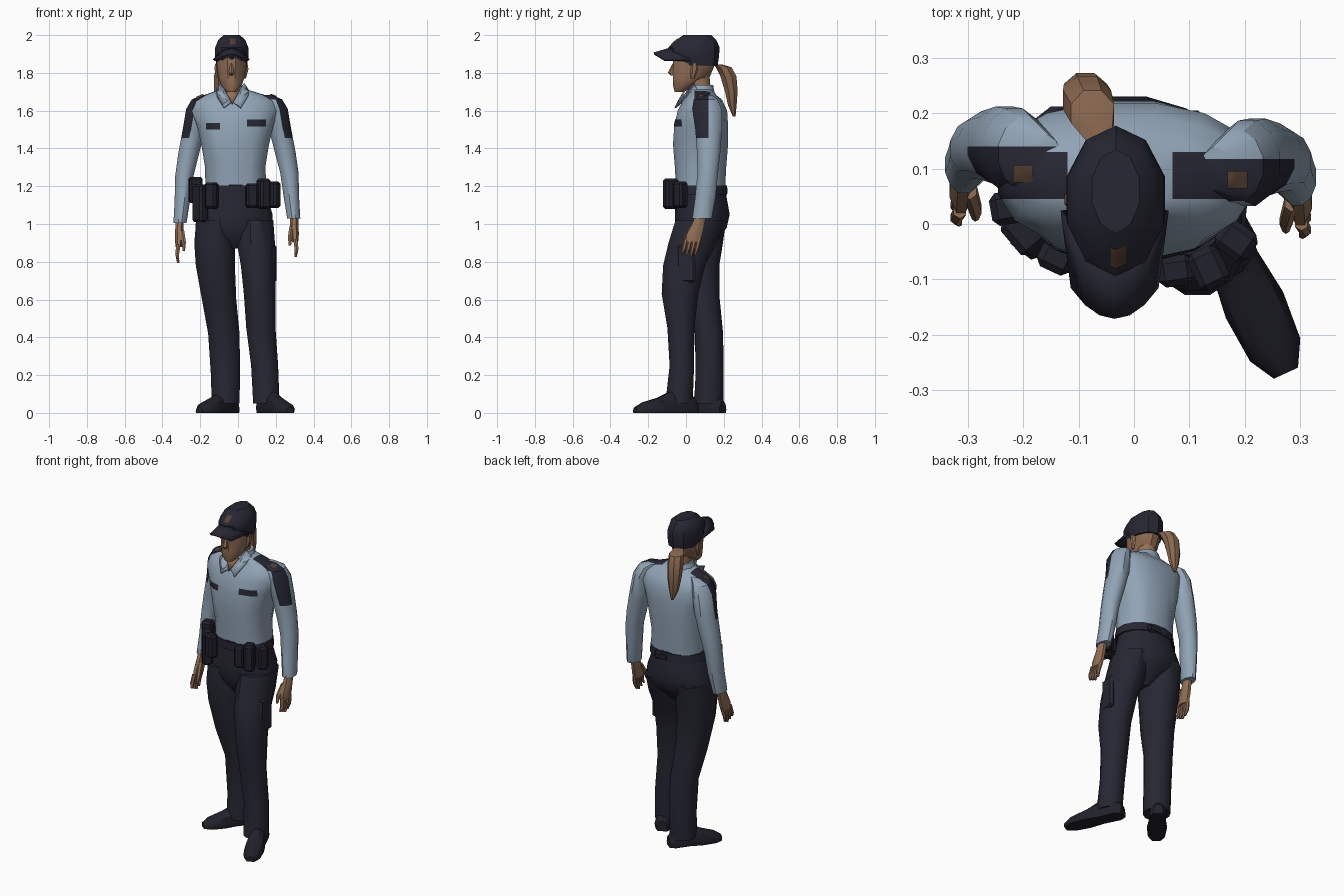
import bpy, bmesh, math
from mathutils import Vector, Matrix

if "Cube" in bpy.data.objects:
    bpy.data.objects.remove(bpy.data.objects["Cube"], do_unlink=True)


def material(name, r, g, b):
    m = bpy.data.materials.new(name)
    m.use_nodes = True
    m.diffuse_color = (r, g, b, 1)
    m.node_tree.nodes["Principled BSDF"].inputs["Base Color"].default_value = (r, g, b, 1)
    return m


shirt_blue = material("shirt blue", .285, .37, .465)
navy = material("navy cloth", .02, .02, .034)
black = material("belt leather", .015, .015, .024)
skin = material("skin", .29, .16, .095)
hair = material("brown hair", .25, .135, .078)
patch_brown = material("patch brown", .09, .05, .03)

made = []


def make(name, bm, mats, rule=None, cuts=()):
    """Cut, colour and link a bmesh as an object."""
    for co, no in cuts:
        geom = bm.verts[:] + bm.edges[:] + bm.faces[:]
        bmesh.ops.bisect_plane(bm, geom=geom, plane_co=co, plane_no=no)
    bmesh.ops.recalc_face_normals(bm, faces=bm.faces[:])
    if rule:
        for f in bm.faces:
            f.material_index = int(rule(f.calc_center_median(), f.normal))
    mesh = bpy.data.meshes.new(name)
    bm.to_mesh(mesh)
    bm.free()
    for m in mats:
        mesh.materials.append(m)
    ob = bpy.data.objects.new(name, mesh)
    bpy.context.collection.objects.link(ob)
    made.append(ob)
    return ob


def skin_rings(rings):
    """Bridge equal point rings into a closed tube."""
    bm = bmesh.new()
    loops = [[bm.verts.new(p) for p in ring] for ring in rings]
    n = len(loops[0])
    for a, b in zip(loops, loops[1:]):
        for i in range(n):
            j = (i + 1) % n
            bm.faces.new((a[i], a[j], b[j], b[i]))
    bm.faces.new(loops[0])
    bm.faces.new(loops[-1])
    return bm


def loft(name, sections, mats, n=12, power=1, **kw):
    """Level oval sections given as x, y, z, half width, half depth."""
    def bend(v):
        return math.copysign(abs(v) ** power, v)
    angles = [math.tau * (i + .5) / n for i in range(n)]
    rings = [[(x + rx * bend(math.cos(a)), y + ry * bend(math.sin(a)), z) for a in angles]
             for x, y, z, rx, ry in sections]
    return make(name, skin_rings(rings), mats, **kw)


def box(name, centre, size, turn, mat, bevel=.012):
    bm = bmesh.new()
    bmesh.ops.create_cube(bm, size=1)
    bmesh.ops.scale(bm, vec=size, verts=bm.verts)
    bmesh.ops.bevel(bm, geom=bm.edges[:], offset=bevel, segments=1, affect='EDGES')
    bmesh.ops.transform(bm, matrix=Matrix.Translation(centre) @ Matrix.Rotation(math.radians(turn), 4, 'Z'),
                        verts=bm.verts)
    return make(name, bm, [mat])


def plate(name, points, mat):
    bm = bmesh.new()
    bm.faces.new([bm.verts.new(p) for p in points])
    ob = make(name, bm, [mat])
    mod = ob.modifiers.new("thickness", 'SOLIDIFY')
    mod.thickness, mod.offset = .008, 0


def decal(name, centre, width, height, mat, target, down=False):
    """Thin patch projected on to a part, from the front or from above."""
    bm = bmesh.new()
    bmesh.ops.create_grid(bm, x_segments=8, y_segments=5, size=.5)
    bmesh.ops.scale(bm, vec=(width, height, 1), verts=bm.verts)
    turn = Matrix() if down else Matrix.Rotation(math.pi / 2, 4, 'X')
    bmesh.ops.transform(bm, matrix=Matrix.Translation(centre) @ turn, verts=bm.verts)
    ob = make(name, bm, [mat])
    mod = ob.modifiers.new("wrap", 'SHRINKWRAP')
    mod.target, mod.wrap_method, mod.offset = target, 'PROJECT', .005
    mod.use_project_y, mod.use_project_z = not down, down
    mod.use_positive_direction, mod.use_negative_direction = not down, down


# Shirt body, with dark shoulder straps cut along the top
shirt = loft("shirt_body", [
    (-.01, .077, 1.18, .165, .132), (-.015, .077, 1.3, .162, .138), (-.015, .077, 1.42, .182, .148),
    (-.015, .08, 1.52, .205, .145), (-.015, .087, 1.6, .235, .133), (-.016, .088, 1.65, .218, .108),
    (-.018, .083, 1.682, .165, .08), (-.025, .075, 1.715, .065, .06)],
    [shirt_blue, navy], n=16, power=.85,
    cuts=[((0, .13, 0), (0, 1, 0)), ((0, .045, 0), (0, 1, 0)), ((.07, 0, 0), (1, 0, 0)), ((-.12, 0, 0), (1, 0, 0))],
    rule=lambda c, n: c.z > 1.61 and .045 < c.y < .13 and (c.x > .07 or c.x < -.12))

# Collar and open neck
for s, side in ((1, "left"), (-1, "right")):
    plate(f"{side}_collar_flap", [(-.03 + s * x, y, z) for x, y, z in (
        (.062, .04, 1.745), (.004, -.035, 1.645), (.045, -.058, 1.615), (.085, -.02, 1.68), (.085, .06, 1.71))],
        shirt_blue)
loft("collar_band", [(-.028, .08, 1.69, .085, .075), (-.028, .08, 1.735, .066, .066)], [shirt_blue])
plate("open_neck", [(-.07, -.005, 1.71), (.01, -.005, 1.71), (-.03, -.048, 1.635)], skin)

# Chest flaps
decal("right_pocket_flap", (-.132, -.3, 1.518), .075, .035, navy, shirt)
decal("left_pocket_flap", (.098, -.3, 1.535), .1, .035, navy, shirt)

# Sleeves, hands and fingers
for s, side, dx, dy, dz in ((1, "left", 0, 0, 0), (-1, "right", .012, .022, -.025)):
    def limb(part, sections, mats, **kw):
        return loft(f"{side}_{part}", [(s * (x + dx), y + dy, z + dz * (1.7 - z) * 1.4, rx, ry)
                                       for x, y, z, rx, ry in sections], mats, **kw)
    sleeve = limb("sleeve", [
        (.15, .1, 1.683, .03, .04), (.185, .105, 1.66, .05, .066), (.205, .11, 1.61, .06, .08),
        (.223, .12, 1.5, .061, .073), (.25, .12, 1.38, .057, .064), (.272, .115, 1.27, .05, .056),
        (.283, .102, 1.14, .042, .056), (.295, .085, 1.03, .036, .053)], [shirt_blue, navy],
        cuts=[((0, .118 + dy, 0), (0, 1, 0)), ((0, .032 + dy, 0), (0, 1, 0)), ((0, 0, 1.455), (0, 0, 1))],
        rule=lambda c, n: c.z > 1.455 and .03 < c.y - dy < .118 and (n.x * s > .25 or n.z > .5))
    limb("palm", [(.297, .08, 1.05, .024, .03), (.298, .065, 1, .024, .036), (.3, .045, .945, .024, .045),
                  (.302, .035, .905, .018, .043)], [skin], n=8)
    for i in range(4):
        y = .07 - i * .023
        limb(f"finger_{i + 1}", [(.303, y, .92, .013, .013), (.31, y - .012, .87, .012, .011),
                                 (.305, y - .022, .825 + .01 * abs(i - 1), .007, .006)], [skin], n=6)
    limb("thumb", [(.285, .04, .99, .014, .018), (.275, .005, .93, .013, .014), (.275, -.01, .885, .007, .008)],
         [skin], n=6)
    decal(f"{side}_shoulder_badge", (s * .194 - .007, .08 + dy / 2, 1.9), .036, .032, patch_brown, sleeve, down=True)

# Trousers
loft("trouser_seat", [
    (-.012, .077, 1.21, .165, .135), (-.015, .08, 1.14, .175, .138), (-.02, .086, 1.05, .207, .148),
    (-.02, .08, .98, .208, .138), (-.015, .065, .92, .09, .108), (-.012, .055, .87, .025, .06)], [navy], n=16)
loft("right_trouser_leg", [
    (-.125, .082, 1.02, .1, .135), (-.123, .07, .9, .112, .13), (-.12, .068, .78, .107, .112),
    (-.1, .085, .6, .094, .097), (-.075, .122, .42, .086, .077), (-.066, .125, .2, .08, .077),
    (-.066, .12, .05, .076, .08)], [navy])
loft("left_trouser_leg", [
    (.09, .075, 1.02, .1, .135), (.095, .035, .9, .104, .132), (.105, -.01, .78, .093, .115),
    (.115, -.032, .63, .087, .1), (.121, -.027, .45, .08, .074), (.141, -.022, .25, .074, .067),
    (.15, -.037, .05, .072, .075)], [navy])
box("left_cargo_pocket", (.188, .0, .79), (.026, .1, .2), -6, navy)

# Belt and its pouches
loft("belt", [(-.013, .078, 1.155, .182, .143), (-.012, .076, 1.205, .176, .143)], [navy], n=16)
for name, centre, size, turn in (
        ("right_front_pouch", (-.14, -.06, 1.15), (.065, .055, .14), -25),
        ("right_side_pouch", (-.2, -.015, 1.11), (.08, .06, .2), -50),
        ("radio", (-.225, .03, 1.18), (.06, .07, .14), -80),
        ("left_front_pouch", (.075, -.085, 1.15), (.065, .055, .13), 8),
        ("left_middle_pouch", (.135, -.08, 1.16), (.06, .075, .16), 25),
        ("left_side_pouch", (.185, -.03, 1.155), (.06, .07, .14), 55),
        ("back_pouch", (.02, .205, 1.175), (.1, .03, .05), 0)):
    box(name, centre, size, turn, black)


# Shoes
def shoe(name, heel, toe):
    heel, toe = Vector(heel), Vector(toe)
    across = (toe - heel).cross(Vector((0, 0, 1))).normalized()
    rings = []
    for t, w, h in ((0, .03, .06), (.1, .05, .095), (.38, .046, .12), (.62, .057, .08), (.87, .05, .055), (1, .024, .03)):
        mid = heel.lerp(toe, t)
        rings.append([mid + across * w * a + Vector((0, 0, h * b)) for a, b in
                      ((-.9, 0), (-1, .3), (-.8, .75), (-.3, 1), (.3, 1), (.8, .75), (1, .3), (.9, 0))])
    make(name, skin_rings(rings), [black])


shoe("left_shoe", (.125, .055, 0), (.275, -.27, 0))
shoe("right_shoe", (-.015, .195, 0), (-.205, -.05, 0))

# Head, with hair at the back
loft("neck", [(-.028, .085, 1.66, .05, .052), (-.032, .065, 1.8, .055, .06)], [skin])
loft("head", [
    (-.035, -.035, 1.7, .026, .026), (-.035, -.012, 1.73, .055, .058), (-.035, .028, 1.775, .072, .1),
    (-.035, .04, 1.835, .08, .113), (-.033, .045, 1.9, .082, .118)], [skin, hair],
    cuts=[((0, .06, 0), (0, 1, 0))], rule=lambda c, n: c.y > .06)
loft("nose", [(-.035, -.06, 1.85, .008, .012), (-.035, -.078, 1.8, .015, .018), (-.035, -.068, 1.785, .01, .012)],
     [skin], n=6)
for s, side in ((1, "left"), (-1, "right")):
    loft(f"{side}_ear", [(-.035 + s * .07, .035, 1.77, .008, .01), (-.035 + s * .08, .045, 1.82, .012, .02),
                         (-.035 + s * .078, .045, 1.85, .008, .015)], [skin], n=6)
loft("ponytail", [
    (-.065, .165, 1.845, .028, .025), (-.075, .2, 1.83, .042, .045), (-.085, .225, 1.78, .047, .046),
    (-.088, .24, 1.7, .042, .036), (-.088, .245, 1.63, .03, .025), (-.085, .255, 1.57, .008, .008)], [hair], n=8)

# Cap with arched brim and badge
crown = loft("cap_crown", [
    (-.033, .06, 1.84, .085, .108), (-.033, .045, 1.89, .094, .13), (-.033, .042, 1.935, .092, .136),
    (-.033, .055, 1.975, .075, .105), (-.033, .06, 2, .045, .075)], [navy], n=10)
decal("cap_badge", (-.028, -.3, 1.966), .03, .03, patch_brown, crown)
bm = bmesh.new()
rows = []
for t in (0, .5, 1):
    row = []
    for i in range(7):
        u = i / 3 - 1
        row.append(bm.verts.new((-.035 + u * (.093 - .018 * t), -.07 - .1 * t + u * u * (.095 - .04 * t),
                                 1.932 - .03 * t - u * u * (.065 - .03 * t))))
    rows.append(row)
for a, b in zip(rows, rows[1:]):
    for i in range(6):
        bm.faces.new((a[i], a[i + 1], b[i + 1], b[i]))
brim = make("cap_brim", bm, [navy])
mod = brim.modifiers.new("thickness", 'SOLIDIFY')
mod.thickness, mod.offset = .012, 0

# Soft shading with crisp folds
bpy.ops.object.select_all(action='DESELECT')
for ob in made:
    ob.select_set(True)
bpy.context.view_layer.objects.active = made[0]
bpy.ops.object.shade_smooth_by_angle(angle=math.radians(35))
